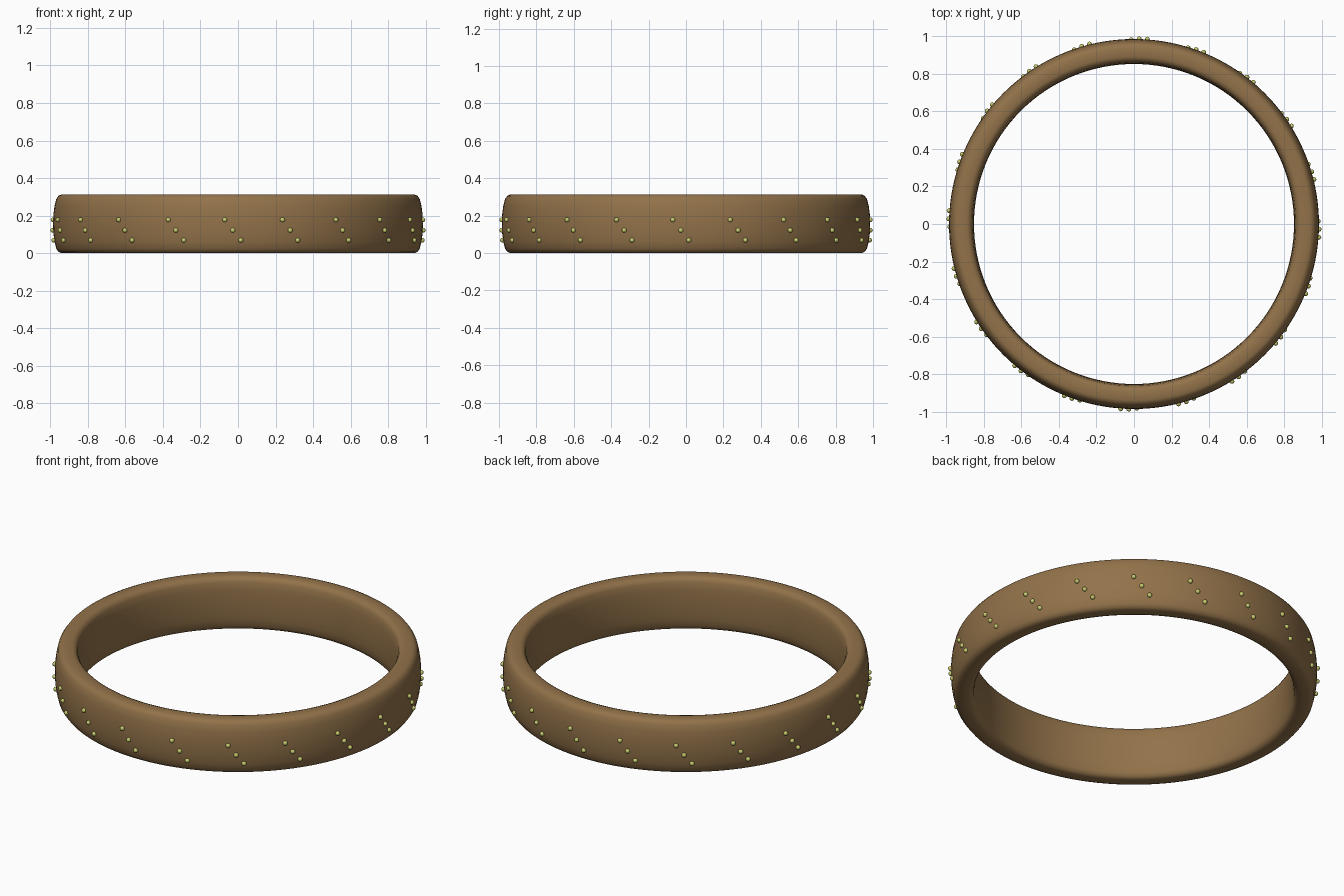
import bpy, bmesh, math
from mathutils import Matrix

if "Cube" in bpy.data.objects:
    bpy.data.objects.remove(bpy.data.objects["Cube"])


def material(name, rgb):
    m = bpy.data.materials.new(name)
    m.diffuse_color = (*rgb, 1)
    m.use_nodes = True
    m.node_tree.nodes["Principled BSDF"].inputs["Base Color"].default_value = m.diffuse_color
    return m


bronze = material("brown_bronze", (0.29, 0.17, 0.068))
olive = material("olive_gold", (0.58, 0.60, 0.16))


def make_object(name, bm, mat):
    bmesh.ops.recalc_face_normals(bm, faces=bm.faces)
    for f in bm.faces:
        f.smooth = True
    me = bpy.data.meshes.new(name)
    bm.to_mesh(me)
    bm.free()
    me.materials.append(mat)
    ob = bpy.data.objects.new(name, me)
    bpy.context.collection.objects.link(ob)
    return ob


# Band: closed cross-section (radius, height above the middle) spun about z
H = 0.313
half = [(0.985, 0.0), (0.983, 0.05), (0.977, 0.095), (0.968, 0.132), (0.956, 0.149),
        (0.94, 0.1565), (0.89, 0.1565), (0.872, 0.149), (0.862, 0.13),
        (0.856, 0.09), (0.853, 0.045), (0.852, 0.0)]
profile = half + [(r, -z) for r, z in half[-2:0:-1]]
SEG = 128
bm = bmesh.new()
rings = []
for i in range(SEG):
    a = 2 * math.pi * i / SEG
    rings.append([bm.verts.new((r * math.cos(a), r * math.sin(a), z + H / 2))
                  for r, z in profile])
n = len(profile)
for i in range(SEG):
    p, q = rings[i], rings[(i + 1) % SEG]
    for j in range(n):
        k = (j + 1) % n
        bm.faces.new((p[j], q[j], q[k], p[k]))
make_object("ring_band", bm, bronze)

# Studs: twenty slanted groups of three small beads
bm = bmesh.new()
for g in range(20):
    for deg, r, z in [(-4.1, 0.987, 0.178), (-1.6, 0.986, 0.122), (0.9, 0.981, 0.069)]:
        a = math.radians(deg + 18 * g)
        bmesh.ops.create_uvsphere(
            bm, u_segments=12, v_segments=8, radius=0.013,
            matrix=Matrix.Translation((r * math.cos(a), r * math.sin(a), z)))
make_object("bead_studs", bm, olive)
